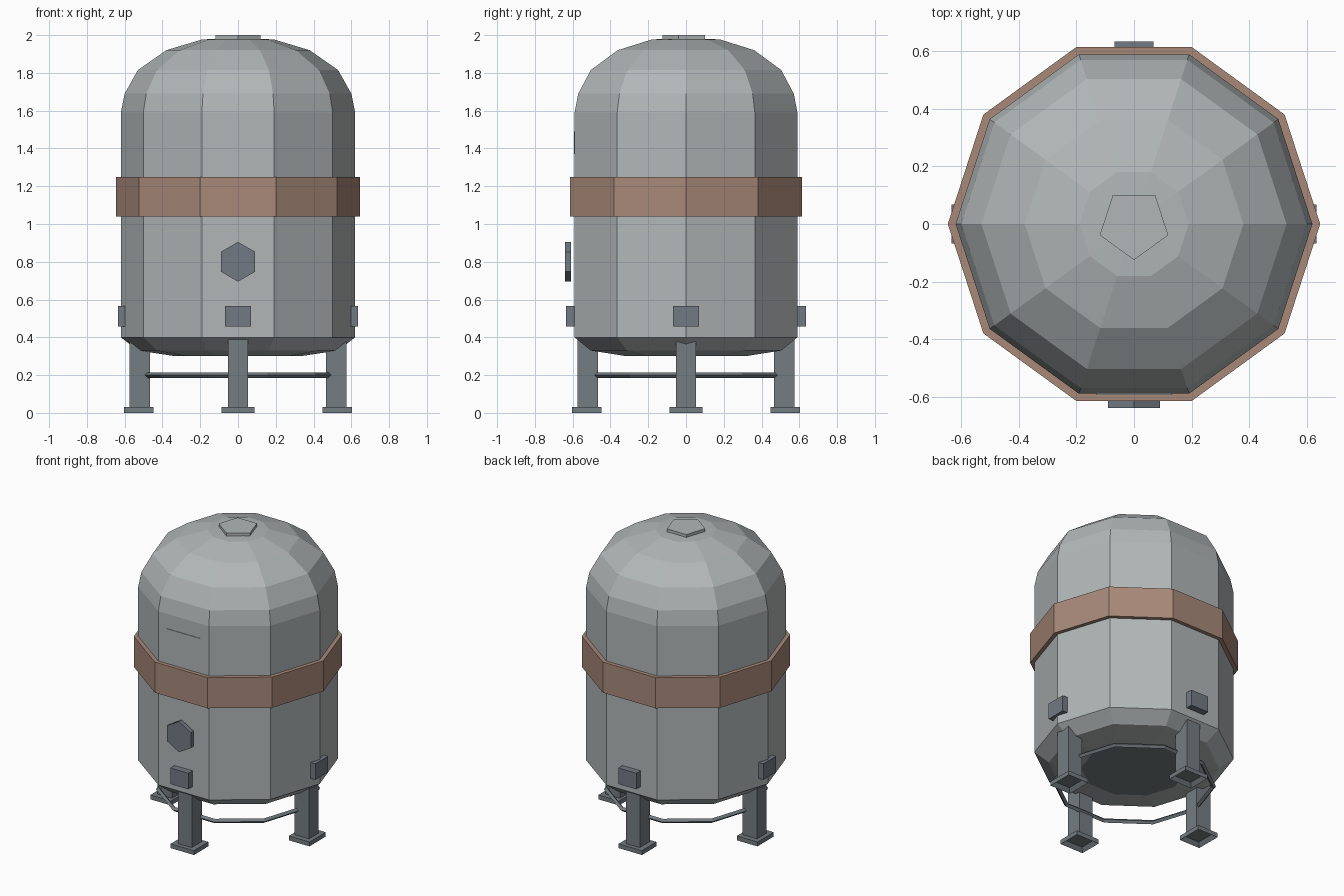
import bpy, bmesh
from math import cos, sin, pi
from mathutils import Matrix

cube = bpy.data.objects.get("Cube")
if cube:
    bpy.data.objects.remove(cube, do_unlink=True)

SIDES = 10
APOTHEM = 0.62 * cos(pi / SIDES)


def material(name, rgb):
    m = bpy.data.materials.new(name)
    m.use_nodes = True
    m.diffuse_color = (*rgb, 1)
    bsdf = m.node_tree.nodes["Principled BSDF"]
    bsdf.inputs["Base Color"].default_value = (*rgb, 1)
    bsdf.inputs["Roughness"].default_value = 0.6
    return m


shell_grey = material("shell grey", (0.44, 0.47, 0.475))
copper = material("copper band", (0.39, 0.25, 0.19))
steel = material("dark steel", (0.175, 0.205, 0.22))
fitting_grey = material("fitting grey", (0.17, 0.195, 0.23))


def finish(name, bm, mat):
    bmesh.ops.recalc_face_normals(bm, faces=bm.faces)
    mesh = bpy.data.meshes.new(name)
    bm.to_mesh(mesh)
    bm.free()
    mesh.materials.append(mat)
    obj = bpy.data.objects.new(name, mesh)
    bpy.context.collection.objects.link(obj)
    return obj


def lathe(name, profile, mat, closed=False):
    """Turn an (r, z) profile into a faceted solid around z."""
    bm = bmesh.new()
    rings = []
    for r, z in profile:
        rings.append([bm.verts.new((r * cos(2 * pi * k / SIDES), r * sin(2 * pi * k / SIDES), z))
                      for k in range(SIDES)])
    pairs = list(zip(rings, rings[1:]))
    if closed:
        pairs.append((rings[-1], rings[0]))
    for a, b in pairs:
        for k in range(SIDES):
            n = (k + 1) % SIDES
            bm.faces.new((a[k], a[n], b[n], b[k]))
    if not closed:
        bm.faces.new(rings[0])
        bmesh.ops.poke(bm, faces=[bm.faces.new(rings[-1])])
    return finish(name, bm, mat)


def box(name, x, y, z, mat, turn=0, hollow=0):
    """Box from (min, max) spans, turned about z, with an optional recess below."""
    bm = bmesh.new()
    bmesh.ops.create_cube(bm, size=1)
    for v in bm.verts:
        v.co = [s[0] if c < 0 else s[1] for s, c in zip((x, y, z), v.co)]
    if hollow:
        bm.normal_update()
        under = min(bm.faces, key=lambda f: f.normal.z)
        bmesh.ops.inset_individual(bm, faces=[under], thickness=hollow)
        for v in under.verts:
            v.co.z += 0.026
    bm.transform(Matrix.Rotation(turn, 4, 'Z'))
    return finish(name, bm, mat)


def prism(name, sides, radius, depth, mat, matrix):
    bm = bmesh.new()
    bmesh.ops.create_cone(bm, cap_ends=True, segments=sides, radius1=radius,
                          radius2=radius, depth=depth)
    # put one corner on -y before placing
    first = max(bm.verts, key=lambda v: v.co.x * 0.001 + v.co.y)
    angle = -pi / 2 - math_angle(first.co)
    bm.transform(matrix @ Matrix.Rotation(angle, 4, 'Z'))
    return finish(name, bm, mat)


def math_angle(co):
    return co.to_2d().angle_signed((1, 0))


# Tank shell with domed top and shallow bottom
tank = lathe("tank_shell", [(0.33, 0.30), (0.53, 0.33), (0.62, 0.40), (0.62, 1.59), (0.60, 1.69),
                            (0.53, 1.815), (0.38, 1.92), (0.19, 1.977)], shell_grey)
tank.data.vertices[-1].co.z = 1.985

# Bottom cover
tank.data.materials.append(steel)
for face in tank.data.polygons:
    if face.normal.z < -0.999:
        face.material_index = 1

# Band around the middle
lathe("middle_band", [(0.615, 1.04), (0.647, 1.04), (0.647, 1.25), (0.615, 1.25)], copper, True)

# Thin brace ring between the legs
lathe("brace_ring", [(0.51, 0.20), (0.495, 0.215), (0.48, 0.20), (0.495, 0.185)], steel, True)

# Top hatch and front port
prism("top_hatch", 5, 0.125, 0.03, shell_grey, Matrix.Translation((0, 0, 1.985)))
prism("front_port", 6, 0.105, 0.03, fitting_grey,
      Matrix.Translation((0, -0.625, 0.80)) @ Matrix.Rotation(pi / 2, 4, 'X'))

# Label plate
box("label_plate", (-0.13, 0.13), (-APOTHEM - 0.004, -APOTHEM + 0.004), (1.37, 1.49), shell_grey)

# Legs, feet and brackets on four sides
for i, side in enumerate(("front", "left", "back", "right")):
    turn = i * pi / 2
    box(side + "_leg", (-0.052, 0.052), (-0.575, -0.465), (0.028, 0.39), steel, turn)
    box(side + "_foot", (-0.088, 0.088), (-0.603, -0.447), (0, 0.03), steel, turn, 0.03)
    box(side + "_bracket", (-0.068, 0.068), (-0.635, -0.585), (0.457, 0.567), fitting_grey, turn)
